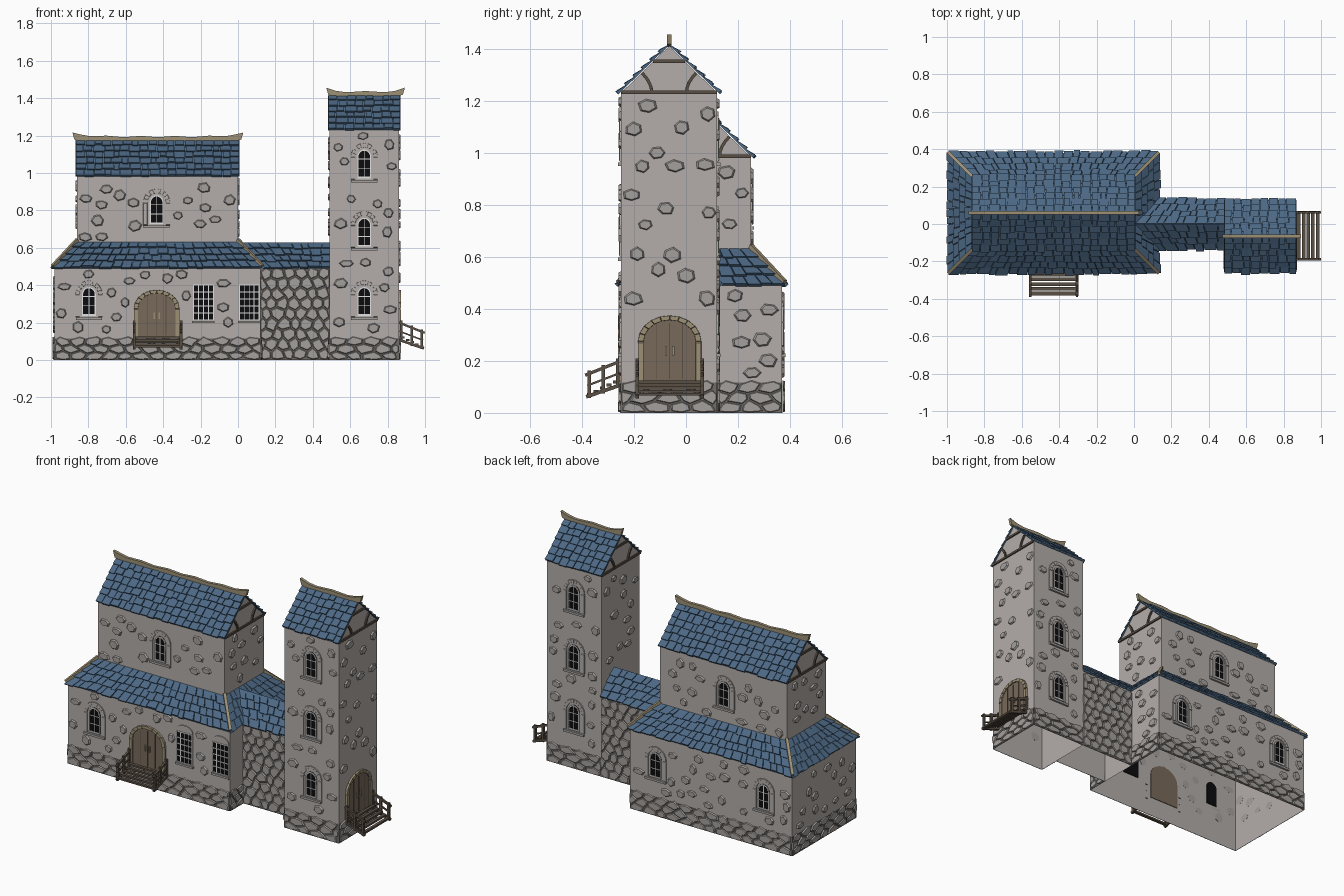
import bpy, bmesh, math, random
from mathutils import Vector, Matrix

if "Cube" in bpy.data.objects:
    bpy.data.objects.remove(bpy.data.objects["Cube"])

random.seed(7)
R = random.uniform

COLOURS = {"plaster": (180, 174, 170), "stone": (165, 160, 156), "mortar": (112, 108, 104),
           "roof_blue": (76, 104, 132), "ridge_tan": (158, 145, 118), "timber": (90, 79, 68),
           "door_wood": (120, 106, 91), "glass_black": (12, 12, 14), "frame_white": (226, 226, 226)}
MATS = {}
for n, c in COLOURS.items():
    MATS[n] = bpy.data.materials.new(n)
    MATS[n].diffuse_color = [((v / 255 + 0.055) / 1.055) ** 2.4 for v in c] + [1]


def wall(angle, d):
    """Frame of a wall: local x runs along it, z is up, -y points out; d = distance from origin."""
    return Matrix.Rotation(math.radians(angle), 4, 'Z') @ Matrix.Translation((0, -d, 0))


class Part:
    def __init__(self, M=None):
        self.bm, self.M, self.mats = bmesh.new(), M or Matrix(), []

    def face(self, vs, mat):
        if mat not in self.mats:
            self.mats.append(mat)
        self.bm.faces.new(vs).material_index = self.mats.index(mat)

    def poly(self, pts, mat):
        self.face([self.bm.verts.new(self.M @ Vector(p)) for p in pts], mat)

    def loft(self, a, b, mat):
        a = [self.bm.verts.new(self.M @ Vector(p)) for p in a]
        b = [self.bm.verts.new(self.M @ Vector(p)) for p in b]
        self.face(a[::-1], mat)
        self.face(b, mat)
        for i in range(len(a)):
            j = (i + 1) % len(a)
            self.face([a[i], a[j], b[j], b[i]], mat)

    def prism(self, pts, w0, w1, mat, taper=1.0):
        cx, cz = sum(p[0] for p in pts) / len(pts), sum(p[1] for p in pts) / len(pts)
        self.loft([(x, -w0, z) for x, z in pts],
                  [(cx + (x - cx) * taper, -w1, cz + (z - cz) * taper) for x, z in pts], mat)

    def rect(self, x0, x1, z0, z1, w0, w1, mat):
        self.prism([(x0, z0), (x1, z0), (x1, z1), (x0, z1)], w0, w1, mat)

    def beam(self, a, b, t, mat):
        a, b = Vector(a), Vector(b)
        q = (b - a).to_track_quat('Z', 'Y')
        c = [q @ Vector((x * t / 2, y * t / 2, 0)) for x, y in ((-1, -1), (1, -1), (1, 1), (-1, 1))]
        self.loft([a + k for k in c], [b + k for k in c], mat)

    def ring(self, outer, inner, w, mat, taper=1.0):
        for i in range(1, len(outer)):
            j = (i + 1) % len(outer)
            self.prism([outer[i], outer[j], inner[j], inner[i]], 0, w, mat, taper)

    def done(self, name):
        bmesh.ops.recalc_face_normals(self.bm, faces=self.bm.faces)
        me = bpy.data.meshes.new(name)
        self.bm.to_mesh(me)
        self.bm.free()
        for m in self.mats:
            me.materials.append(MATS[m])
        bpy.context.collection.objects.link(bpy.data.objects.new(name, me))


def shell(name, x0, x1, y0, y1, z0, z1, mat="plaster", skip=()):
    p = Part()
    c = [(x0, y0), (x1, y0), (x1, y1), (x0, y1)]
    for i in range(4):
        if i not in skip:
            a, b = c[i], c[(i + 1) % 4]
            p.poly([(*a, z0), (*b, z0), (*b, z1), (*a, z1)], mat)
    bmesh.ops.remove_doubles(p.bm, verts=p.bm.verts, dist=1e-5)
    p.done(name)


def arch(c, hw, z0, spring, rise, n=10):
    return [(c - hw, z0), (c + hw, z0)] + [(c + hw * math.cos(math.pi * i / n),
            spring + rise * math.sin(math.pi * i / n)) for i in range(n + 1)]


def cobbles(name, M, u0, u1, v0, v1, cell, rows):
    """Honeycomb of irregular stones over a mortar sheet."""
    p = Part(M)
    p.rect(u0, u1, v0, v1 - 0.004, 0.001, 0.003, "mortar")
    n = max(2, round((u1 - u0) / cell))
    du, dv, grid = (u1 - u0) / n / 2, (v1 - v0) / rows, {}
    for r in range(rows + 1):
        for k in range(-1, 2 * n + 2):
            z = v0 + r * dv + dv * (0.2 if k % 2 == r % 2 else -0.2) + R(-.12, .12) * dv
            grid[r, k] = (min(u1, max(u0, u0 + k * du + R(-.4, .4) * du)), min(v1 + .008, max(v0, z)))
    for r in range(rows):
        for k in range(-(r % 2), 2 * n, 2):
            pts = [grid[r, k], grid[r, k + 1], grid[r, k + 2], grid[r + 1, k + 2], grid[r + 1, k + 1], grid[r + 1, k]]
            cx, cz = sum(q[0] for q in pts) / 6, sum(q[1] for q in pts) / 6
            pts = [(cx + (x - cx) * .92, cz + (z - cz) * .9) for x, z in pts]
            p.prism(pts, 0.002, R(.007, .011), "stone", 0.86)
    p.done(name)


def scatter(name, M, u0, u1, v0, v1, count, avoid=()):
    """Loose stones showing through the plaster, kept clear of openings."""
    p, put = Part(M), []
    for _ in range(count * 30):
        rx, rz = R(.026, .042), R(.02, .033)
        u, v = R(u0 + rx, u1 - rx), R(v0 + rz, v1 - rz)
        if len(put) >= count or any(abs(u - a) < hw + rx and b0 - rz < v < b1 + rz for a, hw, b0, b1 in avoid) \
                or any(math.hypot(u - a, v - b) < .075 for a, b in put):
            continue
        put.append((u, v))
        t0 = R(0, 1)
        p.prism([(u + rx * R(.85, 1.1) * math.cos(t0 + i * math.pi / 3),
                  v + rz * R(.85, 1.1) * math.sin(t0 + i * math.pi / 3)) for i in range(6)], -0.001, 0.009, "stone", 0.78)
    p.done(name)


def window(name, M, u, z0):
    p, h = Part(M), 0.15
    out = arch(u, .037, z0, z0 + h - .04, .04)
    p.prism(out, -.004, .004, "glass_black")
    p.ring(out, arch(u, .031, z0 + .005, z0 + h - .04, .034), .007, "frame_white")
    p.rect(u - .037, u + .037, z0 - .004, z0 + .005, 0, .008, "frame_white")
    p.rect(u - .002, u + .002, z0, z0 + h - .005, .003, .006, "frame_white")
    for z in (.05, .1):
        p.rect(u - .034, u + .034, z0 + z - .002, z0 + z + .002, .003, .006, "frame_white")
    p.ring(arch(u, .072, z0 - .01, z0 + h - .04, .075), arch(u, .05, z0 - .01, z0 + h - .04, .053), .006, "plaster", .95)
    p.rect(u - .07, u + .07, z0 - .025, z0 - .012, 0, .012, "stone")
    p.done(name)


def barred_window(name, M, u, z0):
    p = Part(M)
    p.rect(u - .054, u + .054, z0, z0 + .185, -.004, .004, "glass_black")
    for i in range(5):
        x = u - .053 + i * .0265
        p.rect(x - .0025, x + .0025, z0, z0 + .185, .003, .007, "frame_white")
    for i in range(6):
        z = z0 + i * .037
        p.rect(u - .055, u + .055, z - .0025, z + .0025, .003, .008, "frame_white")
    p.prism(arch(u, .055, z0 + .188, z0 + .195, .035), 0, .006, "plaster")
    p.rect(u - .06, u + .06, z0 - .018, z0 - .006, 0, .012, "stone")
    p.done(name)


def door(name, M, u):
    p = Part(M)
    leaf = arch(u, .1, .12, .275, .082)
    p.prism(leaf, -.004, .005, "door_wood")
    p.ring(arch(u, .122, .12, .275, .1), leaf, .012, "ridge_tan", .93)
    for x in (-.05, 0, .05):
        p.rect(u + x - .0015, u + x + .0015, .13, .345, .004, .007, "timber")
    for s in (-1, 1):
        p.rect(u + s * .014 - .004, u + s * .014 + .004, .22, .255, .004, .012, "ridge_tan")
    p.done(name)


def steps(name, M, c):
    p, t = Part(M), "timber"
    for i in range(5):
        w, z = .012 + i * .025, .125 - i * .012
        p.rect(c - .125, c + .125, z - .011, z, w, w + .019, t)
    for x in (c - .125, c + .125):
        p.beam((x, 0, .108), (x, -.134, .062), .014, t)
        p.beam((x, 0, .2), (x, -.138, .145), .012, t)
        p.beam((x, 0, .155), (x, -.13, .105), .008, t)
        for w, z0, z1 in ((.012, .1, .21), (.068, .075, .185), (.122, .058, .163)):
            p.beam((x, -w, z0), (x, -w, z1), .014, t)
    p.done(name)


def slope(p, A, B, C, D, rows, tw=.05):
    """Shingled roof plane: eave A-B, top D-C."""
    A, B, C, D = map(Vector, (A, B, C, D))
    n = (B - A).cross(D - A).normalized()
    n = n if n.z > 0 else -n
    P = lambda u, v, h: A.lerp(B, u).lerp(D.lerp(C, u), v) + n * h
    p.poly([A, B, C, D], "roof_blue")
    for i in range(rows):
        k = max(2, round((P(1, i / rows, 0) - P(0, i / rows, 0)).length / tw))
        us = [0] + [(j + R(-.25, .25)) / k for j in range(1, k)] + [1]
        for a, b in zip(us, us[1:]):
            v0, v1, h = (i + R(-.14, .12)) / rows, min(1, (i + 1.2) / rows), R(.011, .016)
            g = (b - a) * .04
            a, b = a + g, b - g
            p.loft([P(a, v0, 0), P(b, v0, 0), P(b, v1, 0), P(a, v1, 0)],
                   [P(a, v0, h), P(b, v0, h), P(b, v1, .003), P(a, v1, .003)], "roof_blue")


def gable_roof(name, x0, x1, yc, half, z0, z1, rows):
    p = Part()
    for s in (-1, 1):
        y = yc + s * half
        slope(p, (x0, y, z0), (x1, y, z0), (x1, yc, z1), (x0, yc, z1), rows)
    p.done(name)


def gable(name, M, c, half, z0, h):
    p, t = Part(M), "timber"
    p.poly([(c - half, 0, z0), (c + half, 0, z0), (c, 0, z0 + h)], "plaster")
    p.rect(c - half, c + half, z0 - .004, z0 + .009, 0, .008, t)
    p.rect(c - half * .33, c + half * .33, z0 + h * .64, z0 + h * .71, 0, .008, t)
    for s in (-1, 1):
        arc = [(c + s * half * (.36 + .2 * q * q), -.003, z0 + h * .42 * q) for q in (0, .25, .5, .75, 1)]
        for a, b in zip(arc, arc[1:]):
            p.beam(a, b, .012, t)
    p.done(name)


def ridge(name, y, x0, x1, z, pieces):
    p = Part(wall(0, -y))
    top, m = [], pieces * 4
    for i in range(m + 1):
        q = i / m
        top.append((x0 + (x1 - x0) * q, z + .016 + .018 * abs(2 * q - 1) ** 5 + .007 * abs((i % 4) / 2 - 1)))
    p.prism([(x0 + .01, z + .004), (x0 + .04, z - .006), (x1 - .04, z - .006), (x1 - .01, z + .004)] + top[::-1],
            -.009, .009, "ridge_tan")
    p.done(name)


# Hollow walls, open underneath
shell("hall_lower_walls", -.98, .12, -.25, .37, 0, .5)
shell("hall_upper_walls", -.86, 0, -.13, .25, .6, .985)
shell("link_walls", .12, .49, -.12, .12, 0, .5, skip=(1, 3))
shell("tower_walls", .49, .86, -.25, .12, 0, 1.235)

# Wall frames
HF, HB, HR, HL = wall(0, .25), wall(180, .37), wall(90, .12), wall(270, .98)
UF, UB, UR, UL = wall(0, .13), wall(180, .25), wall(90, 0), wall(270, .86)
TF, TB, TR, TL = wall(0, .25), wall(180, .12), wall(90, .86), wall(270, -.49)
LF, LB = wall(0, .12), wall(180, .12)

# Cobbled footing and rubble link walls
for n, M, a, b in (("hall_front", HF, -.98, .12), ("hall_back", HB, -.12, .98), ("hall_left", HL, -.37, .25),
                   ("hall_right_front", HR, -.25, -.12), ("hall_right_back", HR, .12, .37),
                   ("tower_front", TF, .49, .86), ("tower_back", TB, -.86, -.49), ("tower_right", TR, -.25, .12),
                   ("tower_left", TL, .12, .25)):
    cobbles(n + "_footing", M, a, b, 0, .12, .085, 3)
cobbles("link_front_rubble", LF, .12, .49, 0, .49, .062, 9)
cobbles("link_back_rubble", LB, -.49, -.12, 0, .49, .062, 9)

# Windows, doors and steps
window("hall_front_window", HF, -.797, .24)
window("hall_back_window_a", HB, .79, .24)
window("hall_back_window_b", HB, .055, .24)
window("upper_front_window", UF, -.435, .73)
window("upper_back_window", UB, .435, .73)
for i, z in enumerate((.24, .61, .975)):
    window(f"tower_front_window_{i}", TF, .675, z)
    window(f"tower_back_window_{i}", TB, -.675, z)
barred_window("barred_window_left", HF, -.185, .215)
barred_window("barred_window_right", HF, .06, .215)
door("hall_door", HF, -.435)
door("tower_door", TR, -.063)
steps("hall_steps", HF, -.43)
steps("tower_steps", TR, -.063)

# Loose stones in the plaster
win = lambda u, z: (u, .075, z - .03, z + .19)
scatter("hall_front_stones", HF, -.98, .12, .13, .485, 16,
        [win(-.797, .24), (-.435, .13, 0, .4), (-.185, .06, .19, .45), (.06, .06, .19, .45)])
scatter("hall_back_stones", HB, -.12, .98, .13, .485, 22, [win(.79, .24), win(.055, .24)])
scatter("hall_left_stones", HL, -.37, .25, .13, .485, 14)
scatter("hall_right_stones", HR, .13, .37, .13, .485, 7)
scatter("upper_front_stones", UF, -.86, 0, .63, .975, 16, [win(-.435, .73)])
scatter("upper_back_stones", UB, 0, .86, .63, .975, 16, [win(.435, .73)])
scatter("upper_right_stones", UR, -.13, .25, .63, .975, 9)
scatter("upper_left_stones", UL, -.25, .13, .63, .975, 9)
tw = [.24, .61, .975]
scatter("tower_front_stones", TF, .49, .86, .13, 1.22, 18, [win(.675, z) for z in tw])
scatter("tower_back_stones", TB, -.86, -.49, .13, 1.22, 18, [win(-.675, z) for z in tw])
scatter("tower_right_stones", TR, -.25, .12, .13, 1.22, 18, [(-.063, .13, 0, .4)])
scatter("tower_left_stones", TL, -.12, .25, .65, 1.22, 12)

# Gable ends with timber
for n, M, c, half, z0, h in (("upper_right", UR, .06, .19, .985, .185), ("upper_left", UL, -.06, .19, .985, .185),
                             ("tower_right", TR, -.065, .185, 1.232, .18), ("tower_left", TL, .065, .185, 1.232, .18)):
    gable(n + "_gable", M, c, half, z0, h)

# Roofs
gable_roof("hall_roof", -.868, .008, .06, .197, .982, 1.175, 6)
gable_roof("tower_roof", .482, .868, -.065, .192, 1.23, 1.415, 6)
ridge("hall_ridge", .06, -.885, .028, 1.175, 5)
ridge("tower_ridge", -.065, .472, .892, 1.415, 2)
E = [(-.99, -.26, .49), (.13, -.26, .49), (.13, .38, .49), (-.99, .38, .49)]
T = [(-.86, -.13, .63), (0, -.13, .63), (0, .25, .63), (-.86, .25, .63)]
p, hips = Part(), Part()
for i in range(4):
    j = (i + 1) % 4
    slope(p, E[i], E[j], T[j], T[i], 4)
    lift = Vector((0, 0, .012))
    hips.beam(Vector(E[i]) + lift, Vector(T[i]) + lift, .017, "ridge_tan")
p.done("skirt_roof")
hips.done("skirt_hip_beams")
p = Part()
for s in (-1, 1):
    slope(p, (.13, s * .13, .49), (.49, s * .13, .49), (.49, 0, .625), (0, 0, .625), 4)
p.done("link_roof")

for m in bpy.data.materials:
    if m.users and not m.is_grease_pencil:
        m.use_nodes = True
        m.node_tree.nodes["Principled BSDF"].inputs["Base Color"].default_value = m.diffuse_color
